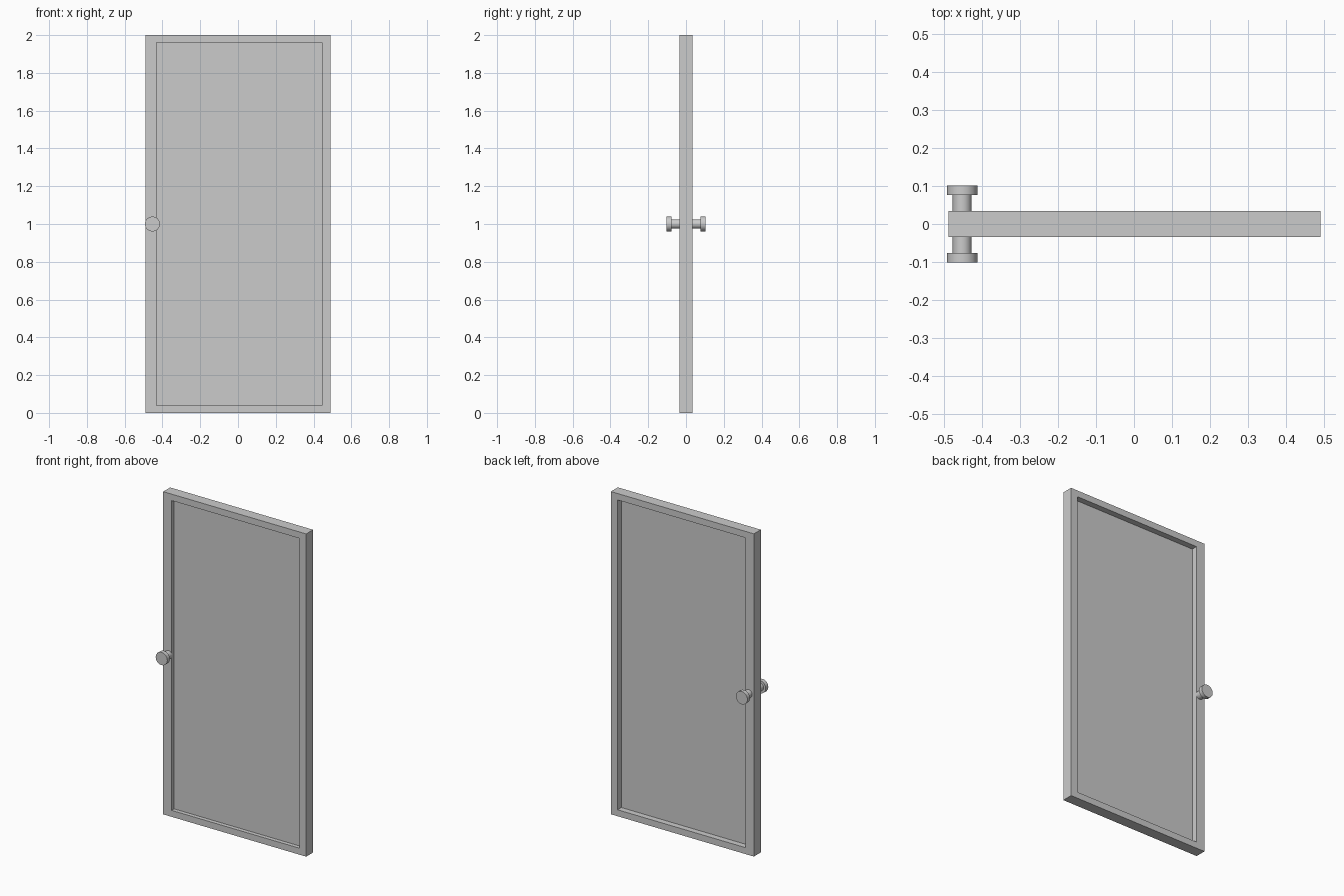
import bpy, bmesh, math
from mathutils import Matrix, Vector

if "Cube" in bpy.data.objects:
    bpy.data.objects.remove(bpy.data.objects["Cube"])

X0, X1, H, T = -0.489, 0.491, 2.0, 0.034      # door outline, half thickness
PX0, PX1, PZ0, PZ1 = -0.431, 0.445, 0.04, 1.96  # recessed opening


def add_object(name, bm):
    bmesh.ops.recalc_face_normals(bm, faces=bm.faces)
    mesh = bpy.data.meshes.new(name)
    bm.to_mesh(mesh)
    bm.free()
    obj = bpy.data.objects.new(name, mesh)
    bpy.context.collection.objects.link(obj)
    return obj


def rect(bm, x0, x1, z0, z1, y):
    return [bm.verts.new((x, y, z)) for x, z in ((x0, z0), (x1, z0), (x1, z1), (x0, z1))]


def bridge(bm, a, b):
    for i in range(4):
        j = (i + 1) % 4
        bm.faces.new((a[i], a[j], b[j], b[i]))


# Door leaf: outer frame with a recessed panel on both faces
bm = bmesh.new()
front, back = (rect(bm, X0, X1, 0, H, y) for y in (-T, T))
bridge(bm, front, back)
for outer, y, panel_y in ((front, -T, -0.009), (back, T, -0.003)):
    rim = rect(bm, PX0, PX1, PZ0, PZ1, y)
    panel = rect(bm, PX0, PX1, PZ0, PZ1, panel_y)
    bridge(bm, outer, rim)
    bridge(bm, rim, panel)
    bm.faces.new(panel)
add_object("door_leaf", bm)


# Knobs: lathed stem and cap, one per side
def knob(name, side, sides=16):
    bm = bmesh.new()
    profile = ((0.025, 0.030), (0.025, 0.077), (0.040, 0.077), (0.040, 0.102))
    rings = []
    for r, y in profile:
        rings.append([bm.verts.new((-0.453 + r * math.cos(a), side * y, 1 + r * math.sin(a)))
                      for a in (2 * math.pi * i / sides for i in range(sides))])
    for a, b in zip(rings, rings[1:]):
        for i in range(sides):
            j = (i + 1) % sides
            bm.faces.new((a[i], a[j], b[j], b[i]))
    bm.faces.new(rings[0])
    bm.faces.new(rings[-1])
    obj = add_object(name, bm)
    bpy.ops.object.select_all(action='DESELECT')
    obj.select_set(True)
    bpy.context.view_layer.objects.active = obj
    bpy.ops.object.shade_smooth_by_angle(angle=math.radians(35))


knob("front_knob", -1)
knob("back_knob", 1)
